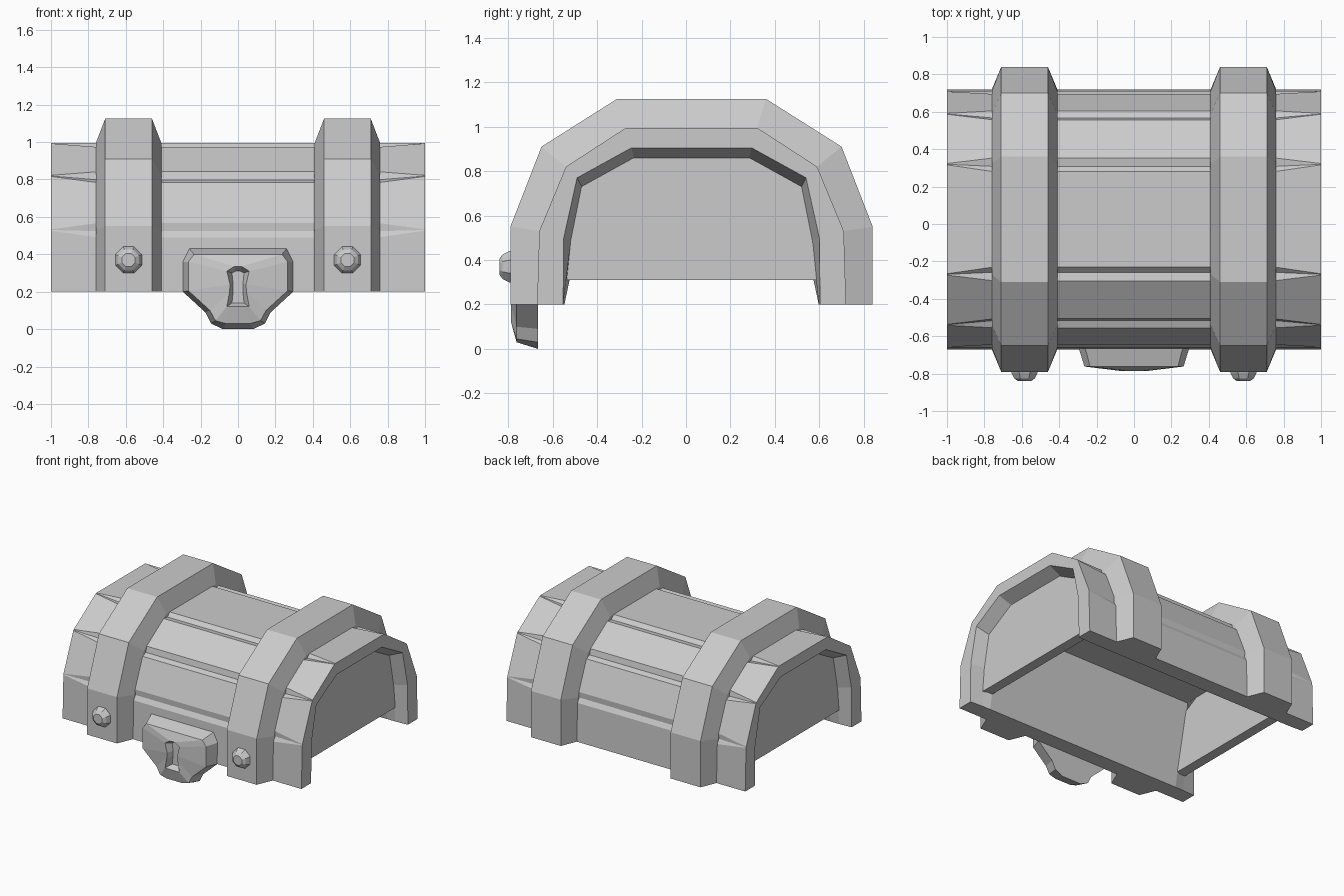
import bpy, bmesh, math
from mathutils import Vector

if "Cube" in bpy.data.objects:
    bpy.data.objects.remove(bpy.data.objects["Cube"])

grey = bpy.data.materials.new("plain grey")
grey.diffuse_color = (0.6, 0.6, 0.6, 1)
grey.use_nodes = True
grey.node_tree.nodes["Principled BSDF"].inputs["Base Color"].default_value = grey.diffuse_color


def loft(name, sections):
    """Skin a solid through closed sections that all have the same point count."""
    bm = bmesh.new()
    rings = [[bm.verts.new(p) for p in s] for s in sections]
    n = len(rings[0])
    for a, b in zip(rings, rings[1:]):
        for i in range(n):
            j = (i + 1) % n
            bm.faces.new((a[i], a[j], b[j], b[i]))
    bm.faces.new(rings[0])
    bm.faces.new(rings[-1])
    bmesh.ops.recalc_face_normals(bm, faces=bm.faces)
    mesh = bpy.data.meshes.new(name)
    bm.to_mesh(mesh)
    bm.free()
    mesh.materials.append(grey)
    obj = bpy.data.objects.new(name, mesh)
    bpy.context.collection.objects.link(obj)
    return obj


MID = 0.025  # the arch is symmetric about this y


def arch(half):
    """Mirror the back half of an arch (distance from middle, z) to a full arch."""
    return [Vector((MID - d, z)) for d, z in half] + \
           [Vector((MID + d, z)) for d, z in reversed(half)]


shell = arch([(0.695, 0.2), (0.685, 0.53), (0.565, 0.82), (0.295, 0.995)])
rim = arch([(0.578, 0.2), (0.575, 0.5), (0.515, 0.77), (0.27, 0.905)])
recess = arch([(0.572, 0.2), (0.543, 0.49), (0.495, 0.73), (0.26, 0.86)])
cavity = arch([(0.572, 0.2), (0.508, 0.505), (0.444, 0.81), (0.2, 0.81)])
strap = arch([(0.815, 0.2), (0.815, 0.55), (0.675, 0.91), (0.335, 1.125)])


def grooved(profile, width, depth):
    """Cut a V groove into every corner of the arch, deeper at sharper corners."""
    out = [profile[0]]
    for a, c, b in zip(profile, profile[1:], profile[2:]):
        inward = (Vector((MID, 0.3)) - c).normalized()
        turn = (c - a).angle(b - c) / 0.6
        out += [c + (a - c).normalized() * width, c + inward * depth * turn,
                c + (b - c).normalized() * width]
    return out + [profile[-1]]


# Plank lid with recessed ends and a box-shaped cavity; grooves fade at the ends
half = [(1, 0.0, rim), (0.9, 0.4, recess), (0.83, 0.68, cavity), (0.75, 1.0, cavity)]
stations = [(-x, f, p) for x, f, p in half] + list(reversed(half))
sections = []
for x, fade, inside in stations:
    loop = grooved(shell, 0.004 + 0.036 * fade, 0.002 + 0.03 * fade)
    sections.append([(x, p.x, p.y) for p in loop + list(reversed(inside))])
loft("lid_planks", sections)

for side, label in ((-1, "left"), (1, "right")):
    # Recessed end panel, stopping above the lower rim
    panel = [(p.x, max(p.y, 0.31)) for p in recess]
    loft(label + "_end_panel",
         [[(side * x, y, z) for y, z in panel] for x in (0.828, 0.905)])

    # Strap with sloped sides, sunk slightly into the planks
    loft(label + "_strap", [
        [(side * x, *base.lerp(top, t)) for x, t in
         ((0.41, 0), (0.46, 1), (0.71, 1), (0.76, 0), (0.76, -0.3), (0.41, -0.3))]
        for base, top in zip(shell, strap)])

    # Eight-sided rivet on the strap front
    loft(label + "_rivet", [
        [(side * 0.585 + r * math.cos(math.radians(45 * i + 22.5)), y,
          0.37 + r * math.sin(math.radians(45 * i + 22.5))) for i in range(8)]
        for r, y in ((0.078, -0.77), (0.076, -0.795), (0.06, -0.825), (0.038, -0.84))])


# Lock plate with a recessed keyhole, as nested outlines
def outline(half, y):
    return [(x, y, z) for x, z in half] + [(-x, y, z) for x, z in reversed(half)]


edge = [(0.26, 0.43), (0.295, 0.36), (0.295, 0.2), (0.175, 0.09), (0.145, 0.03), (0.08, 0)]
face = [(0.235, 0.40), (0.265, 0.36), (0.265, 0.205), (0.15, 0.1), (0.12, 0.045), (0.065, 0.03)]
keyhole = [(0.02, 0.335), (0.06, 0.31), (0.043, 0.24), (0.045, 0.2), (0.06, 0.12), (0.03, 0.12)]
key_bed = [(0.012, 0.31), (0.032, 0.3), (0.026, 0.24), (0.026, 0.2), (0.032, 0.14), (0.015, 0.14)]
loft("lock_plate", [outline(edge, -0.665), outline(face, -0.762),
                    outline(keyhole, -0.787), outline(key_bed, -0.74)])
